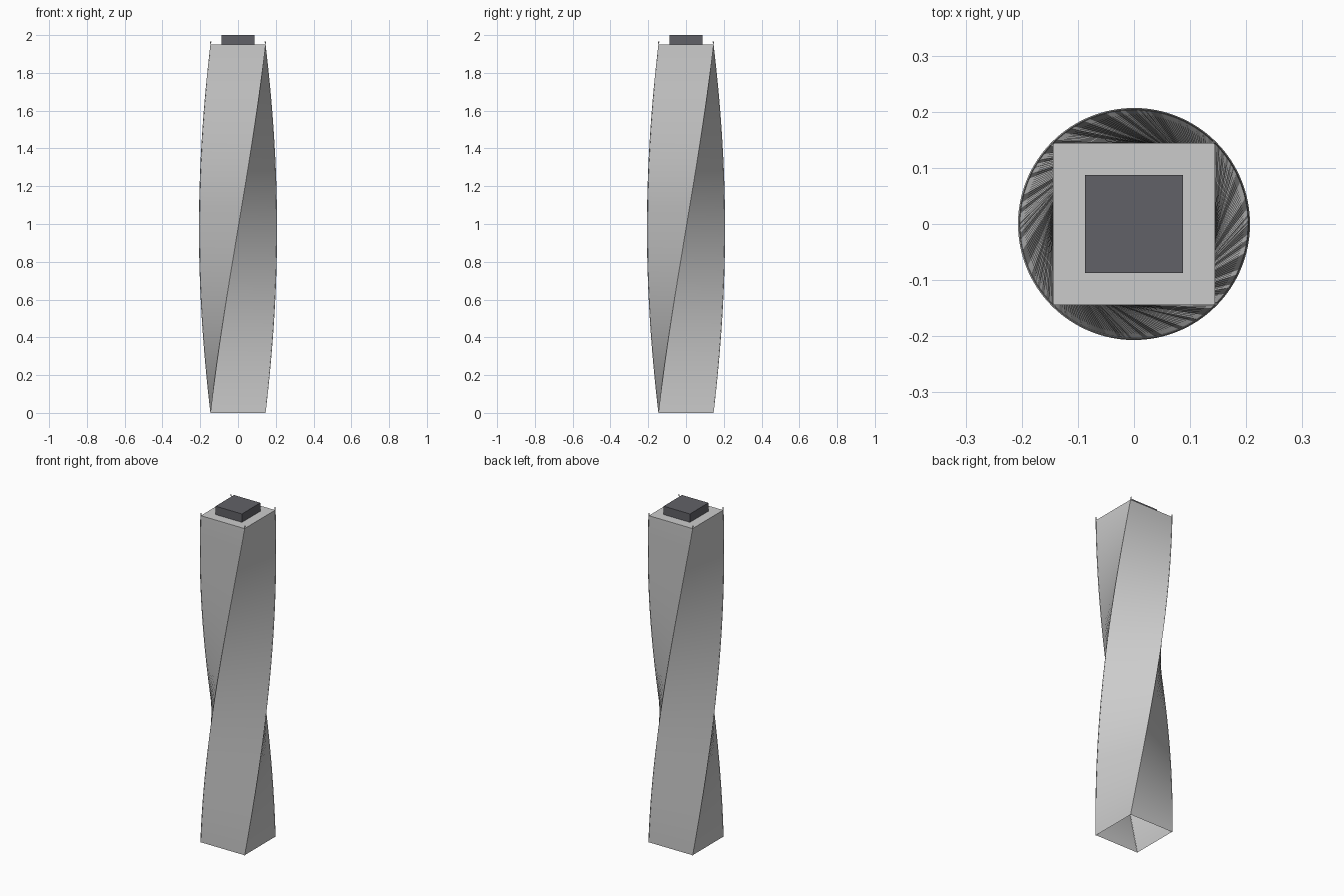
import bpy, bmesh, math

if "Cube" in bpy.data.objects:
    bpy.data.objects.remove(bpy.data.objects["Cube"])

H, HALF, STEPS = 1.95, 0.1445, 64


def finish(name, bm):
    mesh = bpy.data.meshes.new(name)
    bm.to_mesh(mesh)
    bm.free()
    obj = bpy.data.objects.new(name, mesh)
    bpy.context.collection.objects.link(obj)
    return obj


def twisted(name, profile, height, steps, cap_top, cap_bottom):
    """Sweep a profile upward, turning a quarter turn over the tower height."""
    bm = bmesh.new()
    rings = []
    for i in range(steps + 1):
        z = height * i / steps
        a = math.pi / 2 * z / H
        c, s = math.cos(a), math.sin(a)
        rings.append([bm.verts.new((x * c - y * s, x * s + y * c, z)) for x, y in profile])
    n = len(profile)
    for low, high in zip(rings, rings[1:]):
        for k in range(n):
            m = (k + 1) % n
            bm.faces.new((low[k], low[m], high[m], high[k]))
    if cap_top:
        bm.faces.new(rings[-1])
    if cap_bottom:
        bm.faces.new(rings[0][::-1])
    obj = finish(name, bm)
    bpy.ops.object.select_all(action='DESELECT')
    bpy.context.view_layer.objects.active = obj
    obj.select_set(True)
    bpy.ops.object.shade_smooth_by_angle(angle=math.radians(30))
    return obj


def square(cx, cy, h):
    return [(cx + h * sx, cy + h * sy) for sx, sy in ((-1, -1), (1, -1), (1, 1), (-1, 1))]


# Twisted tower shell, open underneath, closed by a flat roof
twisted("tower_shell", square(0, 0, HALF), H, STEPS, True, False)

# Thin fins following the four corners, slightly taller than the roof
for i, (x, y) in enumerate(square(0, 0, HALF)):
    twisted(f"corner_fin_{i + 1}", square(x, y, 0.0017), 1.967, STEPS, True, True)

# Dark plant room on the roof
bm = bmesh.new()
bmesh.ops.create_cube(bm, size=1)
bmesh.ops.scale(bm, vec=(0.174, 0.174, 0.05), verts=bm.verts)
bmesh.ops.translate(bm, vec=(0, 0, 1.975), verts=bm.verts)
block = finish("roof_block", bm)
dark = bpy.data.materials.new("dark_grey")
dark.diffuse_color = (0.12, 0.12, 0.135, 1)
dark.use_nodes = True
dark.node_tree.nodes["Principled BSDF"].inputs["Base Color"].default_value = dark.diffuse_color
block.data.materials.append(dark)
